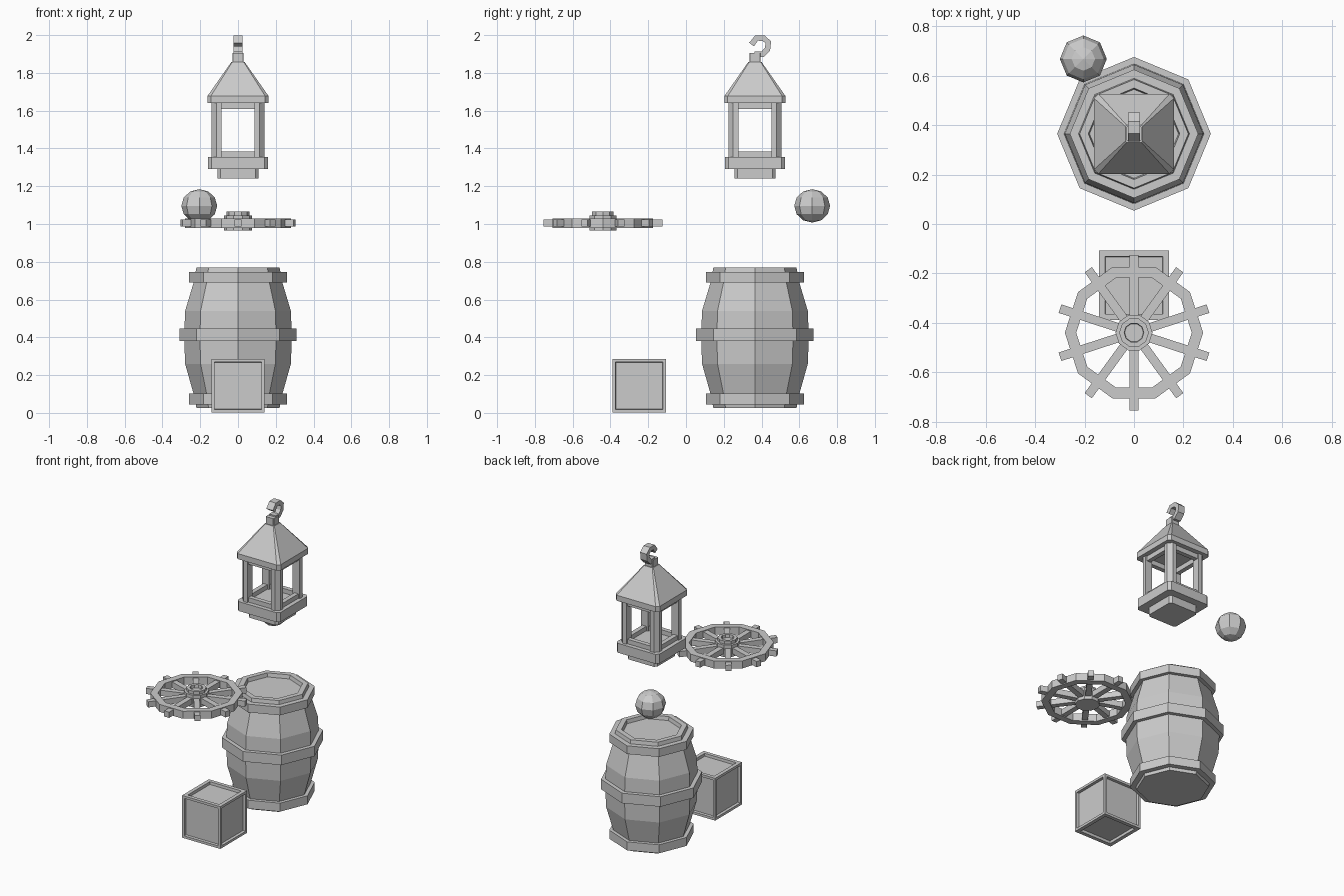
import bpy, bmesh
from math import sin, cos, pi
from mathutils import Matrix, Vector

if "Cube" in bpy.data.objects:
    bpy.data.objects.remove(bpy.data.objects["Cube"])


def finish(name, bm, loc=(0, 0, 0)):
    bmesh.ops.remove_doubles(bm, verts=bm.verts, dist=1e-5)
    bmesh.ops.recalc_face_normals(bm, faces=bm.faces)
    me = bpy.data.meshes.new(name)
    bm.to_mesh(me)
    bm.free()
    ob = bpy.data.objects.new(name, me)
    ob.location = loc
    bpy.context.collection.objects.link(ob)
    return ob


def loft(name, loops, loc, closed=False, caps=True):
    """Skin a list of equal-length point loops."""
    bm = bmesh.new()
    rows = [[bm.verts.new(p) for p in loop] for loop in loops]
    n = len(rows[0])
    pairs = list(zip(rows, rows[1:])) + ([(rows[-1], rows[0])] if closed else [])
    for a, b in pairs:
        for i in range(n):
            j = (i + 1) % n
            bm.faces.new((a[i], a[j], b[j], b[i]))
    if caps and not closed:
        bm.faces.new(rows[0])
        bm.faces.new(rows[-1])
    return finish(name, bm, loc)


def turned(name, profile, n, loc, closed=False):
    """Turn an (r, z) profile with n flat sides."""
    loops = [[(r * cos(2 * pi * i / n), r * sin(2 * pi * i / n), z)
              for i in range(n)] for r, z in profile]
    return loft(name, loops, loc, closed)


def square(h, c, z):
    """Square loop of half width h with corners cut by c."""
    k = h - c
    return [(h, -k, z), (h, k, z), (k, h, z), (-k, h, z),
            (-h, k, z), (-h, -k, z), (-k, -h, z), (k, -h, z)]


def stack(name, sections, loc, closed=False):
    return loft(name, [square(*s) for s in sections], loc, closed)


# Barrel: eight-sided staves with a sunken lid and three hoops
B = (0, 0.365, 0)
turned("barrel_body", [(0.22, 0.025), (0.235, 0.10), (0.28, 0.26), (0.285, 0.40),
                       (0.28, 0.54), (0.235, 0.69), (0.22, 0.77),
                       (0.185, 0.77), (0.18, 0.745)], 8, B)
for name, z0, z1, ri, ro in (("bottom_hoop", 0.045, 0.102, 0.21, 0.26),
                             ("middle_hoop", 0.38, 0.447, 0.26, 0.311),
                             ("top_hoop", 0.69, 0.745, 0.21, 0.26)):
    turned(name, [(ri, z0), (ro, z0), (ro, z1), (ri, z1)], 8, B, True)

# Crate: cube with a sunken panel in every side
bm = bmesh.new()
bmesh.ops.create_cube(bm, size=0.283)
for f in list(bm.faces):
    edge = 0.035 if abs(f.normal.z) > 0.5 else 0.023
    bmesh.ops.inset_individual(bm, faces=[f], thickness=edge, depth=0)
    bmesh.ops.inset_individual(bm, faces=[f], thickness=0.002, depth=-0.018)
finish("crate", bm, (0, -0.248, 0.1435))

# Wheel: ten-sided rim, hub and ten spokes ending in handles
W = (0, -0.44, 0)
turned("wheel_rim", [(0.234, 0.98), (0.28, 0.98), (0.28, 1.03), (0.234, 1.03)], 10, W, True)
turned("wheel_hub", [(0.075, 0.965), (0.075, 1.045), (0.06, 1.045), (0.06, 1.065),
                     (0.04, 1.065), (0.038, 1.045)], 10, W)
for i in range(10):
    bm = bmesh.new()
    turn = Matrix.Rotation(pi / 10 + i * pi / 5, 4, 'Z')
    size = Matrix.Diagonal((0.265, 0.036, 0.038, 1))
    bmesh.ops.create_cube(bm, size=1, matrix=turn @ Matrix.Translation((0.1825, 0, 1.005)) @ size)
    finish("wheel_spoke", bm, W)

# Lantern: foot, plinth, open frame, pyramid roof and neck
stack("lantern_foot", [(0.108, 0.015, 1.24), (0.108, 0.015, 1.295)], B)
stack("lantern_plinth", [(0.158, 0.018, 1.292), (0.158, 0.018, 1.355)], B)
for sx in (-1, 1):
    for sy in (-1, 1):
        corner = [(0.088, 0.088), (0.14, 0.088), (0.14, 0.115), (0.115, 0.14), (0.088, 0.14)]
        loft("lantern_post", [[(sx * x, sy * y, z) for x, y in corner]
                              for z in (1.35, 1.645)], B)
for name, z0, z1 in (("lantern_lower_rail", 1.35, 1.385), ("lantern_upper_rail", 1.608, 1.645)):
    stack(name, [(0.1, 0.01, z0), (0.13, 0.02, z0), (0.13, 0.02, z1), (0.1, 0.01, z1)], B, True)
stack("lantern_roof", [(0.162, 0.018, 1.64), (0.162, 0.018, 1.677), (0.035, 0.005, 1.858)], B)
stack("lantern_neck", [(0.03, 0.004, 1.85), (0.03, 0.004, 1.905)], B)

# Hook: flat bar bent along a short path
path = [Vector(p) for p in ((0.362, 1.898), (0.405, 1.898), (0.431, 1.925), (0.436, 1.962),
                            (0.41, 1.984), (0.373, 1.984), (0.347, 1.95))]
loops = []
for i, p in enumerate(path):
    d = (path[min(i + 1, len(path) - 1)] - path[max(i - 1, 0)]).normalized()
    s = Vector((-d.y, d.x)) * 0.0155
    loops.append([(x, q.x, q.y) for x, q in ((-0.024, p - s), (0.024, p - s),
                                             (0.024, p + s), (-0.024, p + s))])
loft("lantern_hook", loops, (0, 0, 0))

# Ball: low-poly sphere
bm = bmesh.new()
bmesh.ops.create_uvsphere(bm, u_segments=8, v_segments=6, radius=0.095)
bmesh.ops.scale(bm, vec=(1, 1, 0.93), verts=bm.verts)
finish("ball", bm, (-0.205, 0.668, 1.096))
